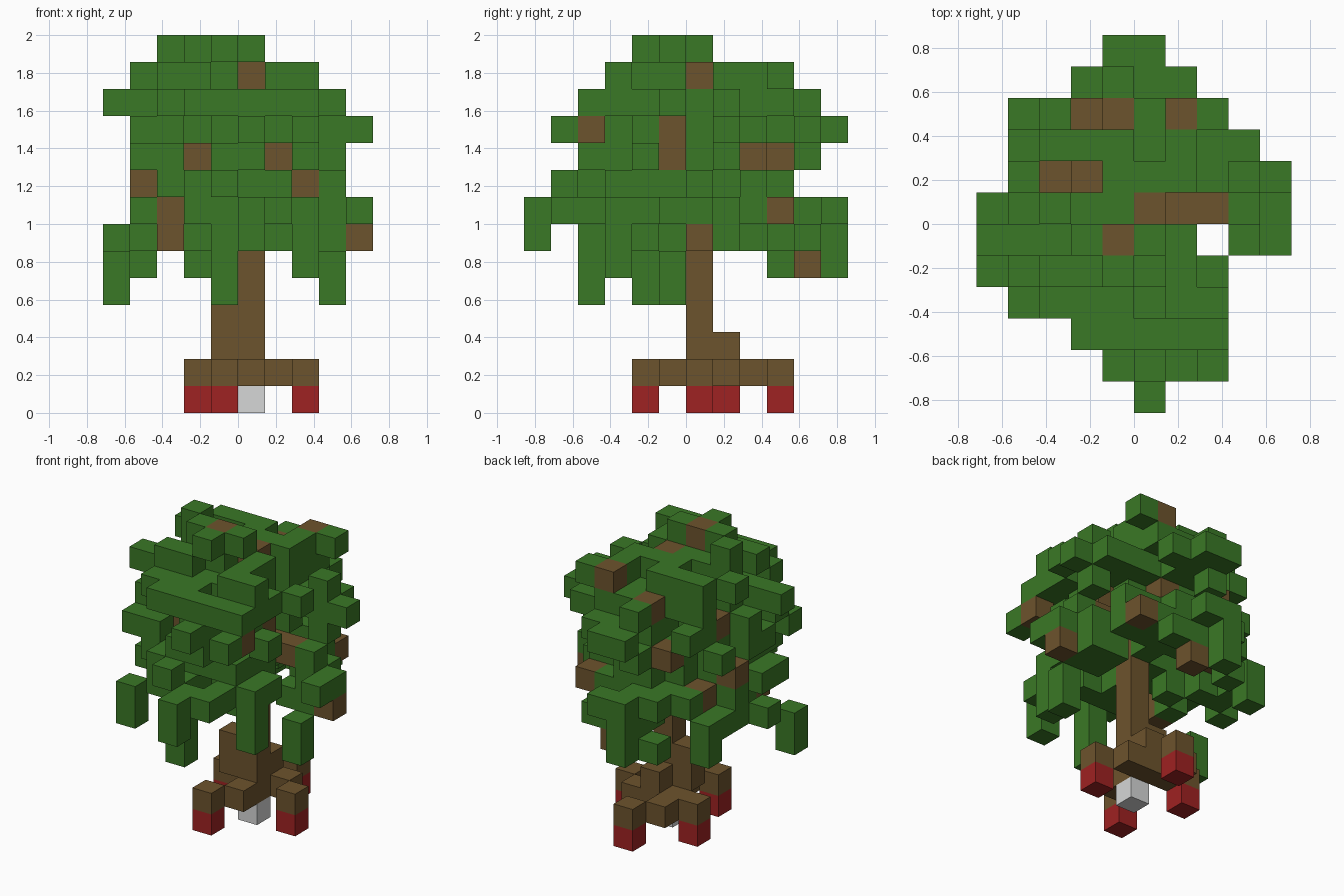
import bpy, bmesh, random
from mathutils import Vector

random.seed(11)
CELL = 1 / 7  # edge of one block

old = bpy.data.objects.get("Cube")
if old:
    bpy.data.objects.remove(old, do_unlink=True)


def material(name, rgb):
    mat = bpy.data.materials.new(name)
    mat.use_nodes = True
    mat.diffuse_color = (*rgb, 1)
    mat.node_tree.nodes["Principled BSDF"].inputs["Base Color"].default_value = (*rgb, 1)
    return mat


GREEN = material("leaf green", (.042, .188, .019))
BROWN = material("bark brown", (.152, .087, .026))
RED = material("foot red", (.345, .016, .016))
GREY = material("pale grey", (.67, .68, .68))

AXES = [Vector(v) for v in ((1, 0, 0), (0, 1, 0), (0, 0, 1))]


def build(name, cells, mat, solid):
    """Turn a set of grid cells into one mesh of exposed square faces."""
    bm = bmesh.new()
    corners = {}

    def corner(p):
        key = tuple(round(c * 2) for c in p)
        if key not in corners:
            corners[key] = bm.verts.new(p * CELL)
        return corners[key]

    for cell in sorted(cells):
        mid = Vector(cell) + Vector((.5, .5, .5))
        for a in range(3):
            for side in (-1, 1):
                n = AXES[a] * side
                if tuple(int(c) for c in Vector(cell) + n) in solid:
                    continue
                u, v = AXES[(a + 1) % 3] / 2, AXES[(a + 2) % 3] / 2 * side
                c = mid + n / 2
                bm.faces.new([corner(p) for p in (c - u - v, c + u - v, c + u + v, c - u + v)])
    mesh = bpy.data.meshes.new(name)
    bm.to_mesh(mesh)
    bm.free()
    mesh.materials.append(mat)
    bpy.context.collection.objects.link(bpy.data.objects.new(name, mesh))


def column(x, y, low, high):
    return {(x, y, z) for z in range(low, high + 1)}


def beam(left, right, y, z):
    return {(x, y, z) for x in range(left, right + 1)}


# Trunk, roots and feet
feet = {(-1, -2, 0), (2, 0, 0), (-2, 1, 0), (0, 3, 0)}
stone = {(0, 0, 0)}
roots = {(x, y, 1) for x, y, z in feet}
roots |= {(0, -1, 1), (0, 0, 1), (-1, 2, 1)} | beam(-1, 1, 1, 1)
trunk = column(0, 0, 2, 7) | column(-1, 0, 2, 3) | {(0, 1, 2)}

# Bare twigs showing through the leaves, with the sides they are open to
OPEN = {"t": (0, 0, 1), "f": (0, -1, 0), "b": (0, 1, 0), "l": (-1, 0, 0), "r": (1, 0, 0)}
TWIGS = {
    (0, 0, 12): "tfr", (-1, -1, 13): "t", (1, 3, 12): "tl", (-2, 1, 11): "tl",
    (-1, 3, 11): "tl", (-2, 3, 9): "tb", (1, 0, 8): "t", (2, 0, 8): "tf",
    (-2, -2, 9): "f", (-3, -2, 6): "f", (-3, -2, 7): "f", (4, 0, 6): "r",
    (0, 4, 5): "r", (1, -1, 9): "r", (1, -1, 10): "r", (0, 2, 9): "r",
    (2, -4, 10): "r", (2, 3, 7): "r", (-3, 1, 10): "l", (-4, 1, 8): "l", (-3, 2, 7): "l",
}
twigs = set(TWIGS)
bare = column(2, -1, 0, 13) | column(3, 0, 9, 13) | column(4, 0, 8, 13)
for cell, sides in TWIGS.items():
    for s in sides:
        for step in range(1, 14):
            bare.add(tuple(c + step * d for c, d in zip(cell, OPEN[s])))

# Hanging clumps
leaves = column(-1, -4, 4, 7) | column(3, -1, 4, 5) | column(-5, -2, 4, 5) | column(2, -3, 5, 7)
leaves |= column(0, -6, 6, 7) | column(-1, 5, 5, 6) | column(-4, 3, 5, 6)
leaves |= {(-2, 4, 5), (0, -1, 6)}

# Boughs and single blocks that stand out from the crown
leaves |= beam(0, 2, -4, 11) | beam(1, 2, -3, 12) | beam(-4, -3, -3, 9) | beam(-2, 0, -1, 13)
leaves |= {(-3, 0, 13), (-1, -2, 13), (2, -5, 10), (0, -5, 10), (-2, -3, 11), (-5, -1, 11)}
leaves |= {(3, 0, 8), (4, 0, 7), (4, 1, 10), (3, 1, 11), (2, 1, 10), (2, 3, 12)}
leaves |= {(-4, -2, 10), (-4, 0, 9), (-4, 2, 9), (-3, 3, 10), (0, 3, 10), (1, 4, 10), (0, 5, 10)}

# Crown: extent of each layer in x and y, and of each y row seen from above
LAYERS = {6: (-5, 4, -4, 5), 7: (-4, 4, -6, 5), 8: (-4, 3, -5, 3), 9: (-4, 3, -4, 4),
          10: (-4, 4, -5, 5), 11: (-5, 3, -4, 4), 12: (-4, 2, -3, 3)}
PLAN = {5: (-1, 0), 4: (-2, 1), 3: (-4, 2), 2: (-4, 3), 1: (-4, 4), 0: (-5, 4), -1: (-5, 4),
        -2: (-5, 2), -3: (-4, 2), -4: (-2, 2), -5: (-1, 2), -6: (0, 0)}

reach = {}  # every cell the crown may fill -> squared distance from the layer's middle
for z, (x0, x1, y0, y1) in LAYERS.items():
    for y in range(y0, y1 + 1):
        for x in range(max(x0, PLAN[y][0]), min(x1, PLAN[y][1]) + 1):
            if (x, y, z) not in bare:
                dx = (2 * x - x0 - x1) / (x1 - x0 + 1)
                dy = (2 * y - y0 - y1) / (y1 - y0 + 1)
                reach[x, y, z] = dx * dx + dy * dy

# Dense core with a ragged rim, opening out underneath
for (x, y, z), d in reach.items():
    if z == 6:
        keep = .2 < d < .9 and random.random() < .45
    elif z == 7:
        keep = d < .9 and random.random() < .6
    else:
        keep = d < .3 or (d < .9 and random.random() < .45)
    if keep:
        leaves.add((x, y, z))

# Fill gaps so that the outline stays closed from the front, side and top
for a, b in ((0, 2), (1, 2), (0, 1)):
    covered = {(c[a], c[b]) for c in leaves | twigs}
    for cell in sorted(reach, key=reach.get):
        if (cell[a], cell[b]) not in covered:
            covered.add((cell[a], cell[b]))
            leaves.add(cell)

leaves -= twigs | trunk
solid = leaves | twigs | trunk | roots | feet | stone

build("foliage", leaves, GREEN, solid)
build("twigs", twigs, BROWN, solid)
build("trunk", trunk, BROWN, solid)
build("roots", roots, BROWN, solid)
build("root_feet", feet, RED, solid)
build("base_stone", stone, GREY, solid)
